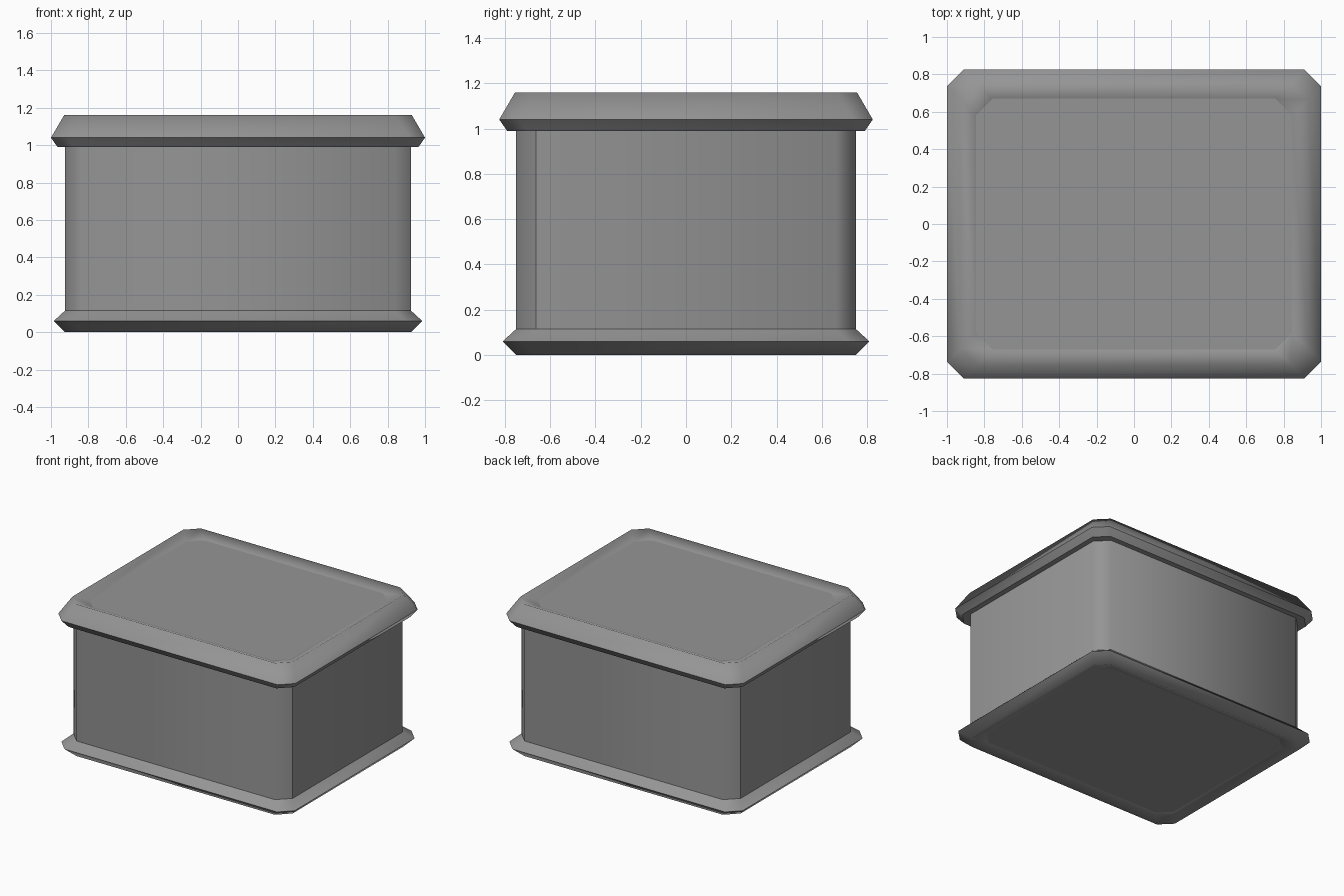
import bpy
import bmesh

if "Cube" in bpy.data.objects:
    bpy.data.objects.remove(bpy.data.objects["Cube"])

# One plain grey for the whole box
grey = bpy.data.materials.new("stone_grey")
grey.use_nodes = True
colour = (0.3, 0.3, 0.3, 1)
grey.diffuse_color = colour
grey.node_tree.nodes["Principled BSDF"].inputs["Base Color"].default_value = colour

HALF_X, HALF_Y = 0.925, 0.75   # body half sizes; every ring is an offset of these
CHAMFER = 0.088


def ring_points(offset, z):
    """Rectangle with cut corners, counter-clockwise from above."""
    x, y, c = HALF_X + offset, HALF_Y + offset, CHAMFER
    return [(x, c - y, z), (x, y - c, z), (x - c, y, z), (c - x, y, z),
            (-x, y - c, z), (-x, c - y, z), (c - x, -y, z), (x - c, -y, z)]


def stacked_rings(name, profile, sharp_rings, sharp_sides=()):
    """Loft (offset, height) rings from bottom to top and cap both ends."""
    bm = bmesh.new()
    rings = [[bm.verts.new(p) for p in ring_points(*row)] for row in profile]
    for low, high in zip(rings, rings[1:]):
        for i in range(8):
            j = (i + 1) % 8
            bm.faces.new((low[i], low[j], high[j], high[i]))
    bm.faces.new(rings[0][::-1])
    bm.faces.new(rings[-1])
    for face in bm.faces:
        face.smooth = True
    # Hard edges around chosen rings and up chosen corners
    for k in sharp_rings:
        for i in range(8):
            bm.edges.get((rings[k][i], rings[k][(i + 1) % 8])).smooth = False
    for i in sharp_sides:
        for low, high in zip(rings, rings[1:]):
            bm.edges.get((low[i], high[i])).smooth = False
    mesh = bpy.data.meshes.new(name)
    bm.to_mesh(mesh)
    bm.free()
    mesh.materials.append(grey)
    obj = bpy.data.objects.new(name, mesh)
    bpy.context.collection.objects.link(obj)
    return obj


# Base moulding with a recessed underside
stacked_rings("base", [(-0.08, 0.03), (0, 0), (0.06, 0.06), (0, 0.115)],
              sharp_rings=(0, 2, 3))

# Straight walls
stacked_rings("body", [(0, 0.1), (0, 1.0)], sharp_rings=(0, 1), sharp_sides=(0, 4))

# Lid with a flared rim and a recessed top panel
stacked_rings("lid", [(0.04, 0.99), (0.075, 1.04), (0.005, 1.16), (-0.08, 1.125)],
              sharp_rings=(0, 1, 3))
